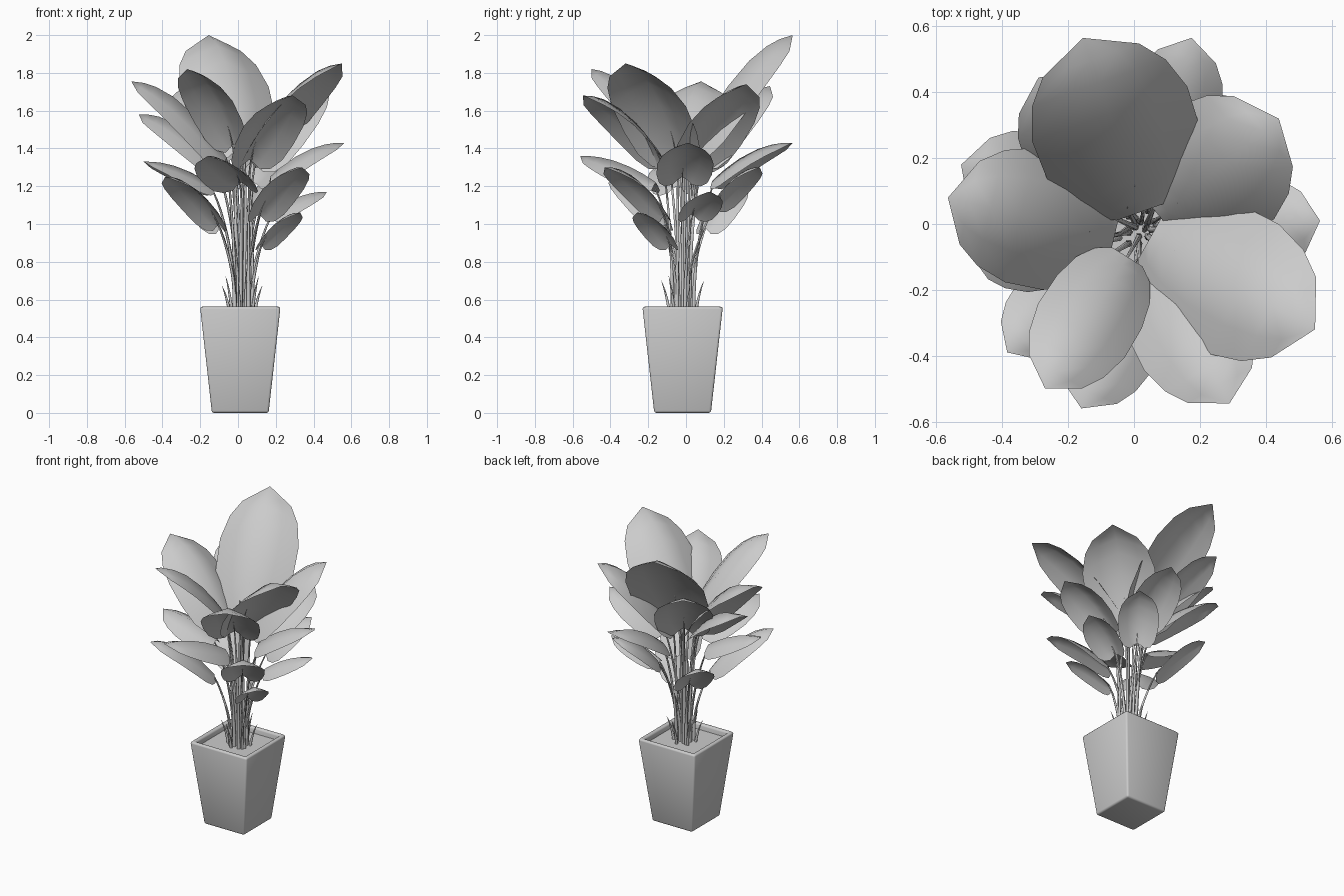
import bpy, bmesh, math
from mathutils import Vector

if "Cube" in bpy.data.objects:
    bpy.data.objects.remove(bpy.data.objects["Cube"])

grey = bpy.data.materials.new("plain grey")
grey.diffuse_color = (0.6, 0.6, 0.6, 1)
grey.use_nodes = True
grey.node_tree.nodes["Principled BSDF"].inputs["Base Color"].default_value = grey.diffuse_color
CX, CY = 0.012, -0.018          # pot centre
SOIL = 0.525


def add_mesh(name, bm, angle=35):
    me = bpy.data.meshes.new(name)
    bm.to_mesh(me)
    bm.free()
    ob = bpy.data.objects.new(name, me)
    bpy.context.collection.objects.link(ob)
    me.materials.append(grey)
    bpy.ops.object.select_all(action='DESELECT')
    ob.select_set(True)
    bpy.context.view_layer.objects.active = ob
    bpy.ops.object.shade_smooth_by_angle(angle=math.radians(angle))
    return ob


# Tapered square pot: stacked square rings, hollow at the top
bm = bmesh.new()
rings = []
for half, z in ((0.15, 0), (0.213, 0.562), (0.183, 0.562), (0.179, 0.5)):
    rings.append([bm.verts.new((CX + sx * half, CY + sy * half, z))
                  for sx, sy in ((-1, -1), (1, -1), (1, 1), (-1, 1))])
for a, b in zip(rings, rings[1:]):
    for i in range(4):
        j = (i + 1) % 4
        bm.faces.new((a[i], a[j], b[j], b[i]))
bm.faces.new(rings[0][::-1])
bm.faces.new(rings[-1])
bmesh.ops.bevel(bm, geom=[e for e in bm.edges if max(v.co.z for v in e.verts) > 0.55
                          or min(v.co.z for v in e.verts) < 0.01],
                offset=0.012, segments=3, profile=0.5, affect='EDGES')
add_mesh("pot", bm, 60)

# Soil surface
bm = bmesh.new()
bmesh.ops.create_grid(bm, x_segments=1, y_segments=1, size=0.18)
bmesh.ops.translate(bm, verts=bm.verts, vec=(CX, CY, SOIL))
add_mesh("soil", bm)

# Leaves: base point, tip point, width
LEAVES = [
    ((0.03, 0.04, 1.42), (-0.155, 0.565, 2.0), 0.50),
    ((0.08, 0.02, 1.34), (0.44, 0.32, 1.74), 0.45),
    ((0.05, -0.04, 1.36), (0.55, -0.32, 1.85), 0.45),
    ((-0.02, -0.10, 1.42), (-0.27, -0.50, 1.82), 0.31),
    ((-0.06, -0.04, 1.35), (-0.565, 0.08, 1.755), 0.42),
    ((0.07, 0.14, 1.23), (0.175, 0.565, 1.43), 0.29),
    ((0.17, -0.02, 1.25), (0.565, 0.01, 1.43), 0.30),
    ((0.02, -0.16, 1.22), (-0.16, -0.56, 1.36), 0.30),
    ((0.06, -0.12, 1.34), (0.29, -0.545, 1.68), 0.36),
    ((-0.11, 0.04, 1.33), (-0.525, 0.18, 1.58), 0.34),
    ((-0.04, 0.08, 1.34), (-0.29, 0.445, 1.73), 0.36),
    ((-0.10, -0.11, 1.00), (-0.385, -0.39, 1.25), 0.26),
    ((0.11, -0.11, 1.05), (0.34, -0.43, 1.30), 0.27),
    ((-0.13, -0.05, 1.20), (-0.50, -0.09, 1.33), 0.27),
    ((0.12, -0.08, 0.89), (0.33, -0.26, 1.06), 0.20),
    ((0.10, 0.15, 1.10), (0.28, 0.39, 1.30), 0.25),
    ((0.17, 0.03, 1.05), (0.47, 0.13, 1.17), 0.22),
    ((-0.09, 0.10, 0.98), (-0.32, 0.30, 1.20), 0.24),
]
# position along the leaf, share of the full half width
OUTLINE = ((0, 0.35), (0.06, 0.63), (0.17, 0.85), (0.34, 0.98), (0.56, 1.0),
           (0.74, 0.86), (0.87, 0.62))
ACROSS = (-1, -0.55, 0, 0.55, 1)


def midrib(base, tip, t):
    axis = tip - base
    # steeper leaves bow more
    bow = min(0.6 * axis.length, 1.1 * axis.z) * t * (1 - t)
    return base + axis * t + Vector((0, 0, bow))


def leaf(index, base, tip, width):
    side = (tip - base).cross(Vector((0, 0, 1))).normalized()
    bm = bmesh.new()
    rows = []
    for t, w in OUTLINE:
        half = width / 2 * w
        mid = midrib(base, tip, t)
        # both halves hang down from the midrib, less so towards the tip
        hang = (0.8 - 0.45 * t) * half
        rows.append([bm.verts.new(mid + side * half * u
                                  - Vector((0, 0, hang * abs(u) ** 1.3)))
                     for u in ACROSS])
    for a, b in zip(rows, rows[1:]):
        for i in range(len(ACROSS) - 1):
            bm.faces.new((a[i], a[i + 1], b[i + 1], b[i]))
    end = bm.verts.new(tip)
    for i in range(len(ACROSS) - 1):
        bm.faces.new((rows[-1][i], rows[-1][i + 1], end))
    add_mesh(f"leaf_{index:02d}", bm, 60)


def tubes(name, paths, radius):
    """Tapered tubes; each path is a list of (point, radius factor)."""
    cu = bpy.data.curves.new(name, 'CURVE')
    cu.dimensions = '3D'
    cu.bevel_depth = radius
    cu.bevel_resolution = 1
    cu.resolution_u = 4
    cu.use_fill_caps = True
    for path in paths:
        sp = cu.splines.new('NURBS')
        sp.points.add(len(path) - 1)
        sp.order_u = 3
        sp.use_endpoint_u = True
        for p, (co, r) in zip(sp.points, path):
            p.co = (*co, 1)
            p.radius = r
    ob = bpy.data.objects.new(name, cu)
    bpy.context.collection.objects.link(ob)
    cu.materials.append(grey)
    bpy.ops.object.select_all(action='DESELECT')
    ob.select_set(True)
    bpy.context.view_layer.objects.active = ob
    bpy.ops.object.convert(target='MESH')
    bpy.ops.object.shade_smooth_by_angle(angle=math.radians(60))


# Leaves with their stems, which end under the midrib
stems = []
for i, (b, t, w) in enumerate(LEAVES):
    base, tip = Vector(b), Vector(t)
    leaf(i + 1, base, tip, w)
    out = math.atan2(tip.y - CY, tip.x - CX)
    ring = 0.025 + 0.035 * (i % 3) / 2
    foot = Vector((CX + 0.015 + ring * math.cos(out), CY + ring * math.sin(out), SOIL - 0.01))
    knee = foot.lerp(base, 0.3)
    knee.z = foot.z + (base.z - foot.z) * 0.6
    stems.append([(foot, 1.5), (foot + Vector((0, 0, 0.15)), 1.2), (knee, 0.9),
                  (base, 0.6), (midrib(base, tip, 0.15) - Vector((0, 0, 0.003)), 0.2)])
tubes("stems", stems, 0.008)

# Small young shoots at the soil and two rolled leaves in the middle
shoots = []
for k in range(6):
    a = math.radians(20 + 60 * k)
    d = Vector((math.cos(a), math.sin(a), 0))
    foot = Vector((CX + 0.01, CY, SOIL)) + d * 0.07
    h = 0.15 + 0.025 * (k % 3)
    shoots.append([(foot, 1), (foot + d * 0.015 + Vector((0, 0, h * 0.6)), 0.8),
                   (foot + d * 0.045 + Vector((0, 0, h)), 0.05)])
for x, y, z in ((-0.02, 0.05, 1.5), (0.04, 0.0, 1.42)):
    foot = Vector((CX + x * 0.5, CY + y * 0.5, SOIL))
    shoots.append([(foot, 1), (Vector((x, y, 1.2)), 1.1), (Vector((x, y, z)), 0.05)])
tubes("young_shoots", shoots, 0.009)
